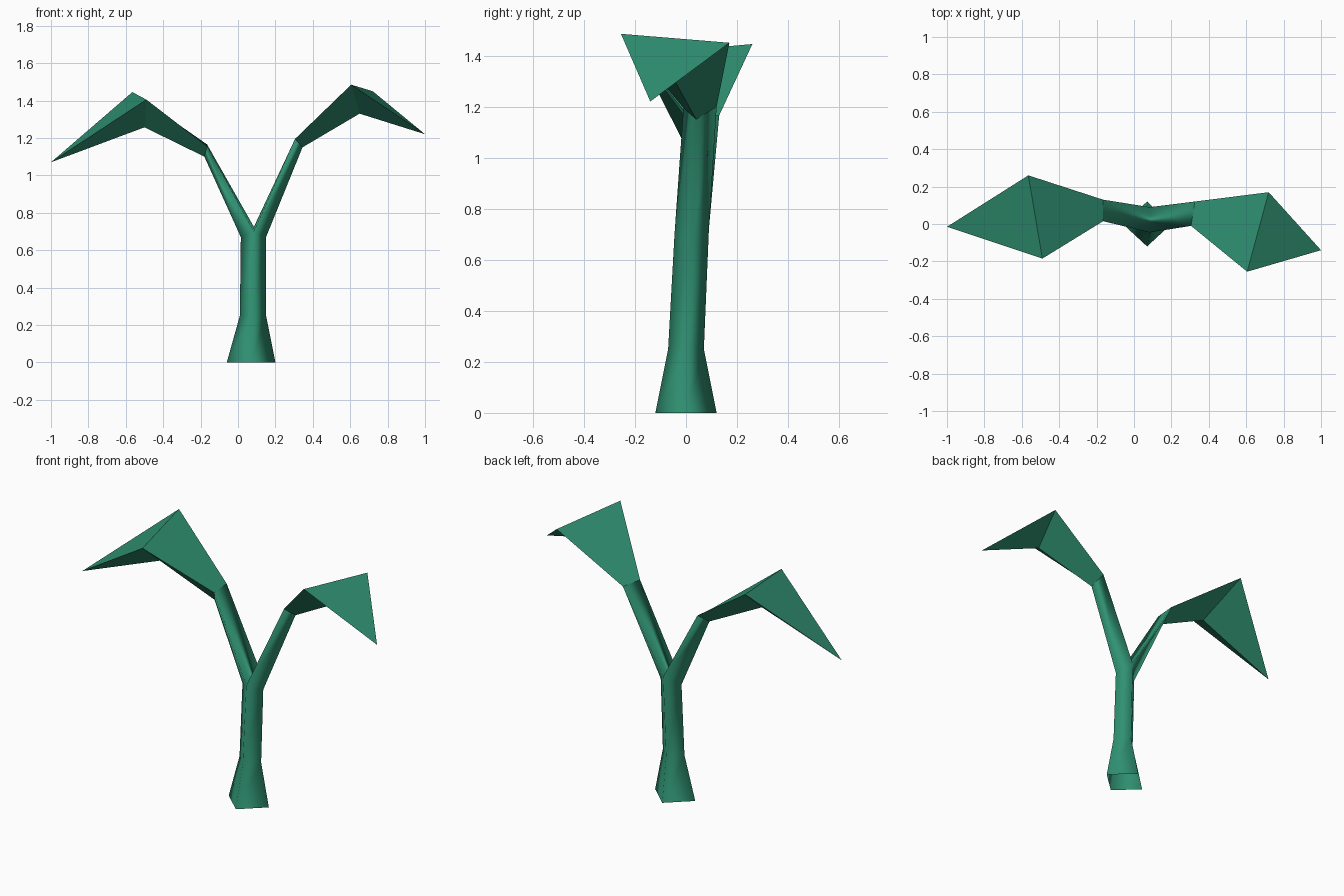
import bpy, bmesh

if "Cube" in bpy.data.objects:
    bpy.data.objects.remove(bpy.data.objects["Cube"])

green = bpy.data.materials.new("leaf_green")
green.diffuse_color = (0.029, 0.285, 0.168, 1.0)
green.use_nodes = True
green.node_tree.nodes["Principled BSDF"].inputs["Base Color"].default_value = green.diffuse_color


def bridge(bm, lower, upper):
    """Join two rings, counter-clockwise along the growth direction."""
    n = len(lower)
    for i in range(n):
        j = (i + 1) % n
        bm.faces.new((lower[i], lower[j], upper[j], upper[i]))


def ring(bm, points):
    return [bm.verts.new(p) for p in points]


def finish(bm, name, smooth):
    mesh = bpy.data.meshes.new(name)
    for f in bm.faces:
        f.smooth = smooth
    bm.to_mesh(mesh)
    bm.free()
    mesh.materials.append(green)
    bpy.context.collection.objects.link(bpy.data.objects.new(name, mesh))


def diamond(cx, cy, z, rx, ry):
    return [(cx, cy - ry, z), (cx + rx, cy, z), (cx, cy + ry, z), (cx - rx, cy, z)]


# Three-sided branch ends, shared by stem and leaves: (front, back, keel)
left_end = [(-0.165, 0.015, 1.155), (-0.165, 0.13, 1.165), (-0.18, 0.04, 1.10)]
right_end = [(0.305, -0.01, 1.195), (0.345, 0.04, 1.15), (0.325, 0.12, 1.20)]

# Stem: open-bottomed diamond trunk forking into two triangular branches
bm = bmesh.new()
base = ring(bm, diamond(0.07, 0.0, 0.0, 0.13, 0.12))
waist = ring(bm, diamond(0.08, 0.0, 0.25, 0.07, 0.07))
fork = ring(bm, [(0.085, -0.045, 0.70), (0.15, 0.02, 0.67),
                 (0.085, 0.09, 0.725), (0.015, 0.02, 0.67)])
bridge(bm, base, waist)
bridge(bm, waist, fork)
front, right, back, left = fork
bridge(bm, [front, back, left], ring(bm, left_end))
bridge(bm, [front, right, back], ring(bm, right_end))
finish(bm, "forked_stem", True)


# Leaves: widen from the branch end, then close to a drooping point
def leaf(name, end, middle, tip):
    bm = bmesh.new()
    a, b = ring(bm, end), ring(bm, middle)
    t = bm.verts.new(tip)
    bridge(bm, a, b)
    for i in range(3):
        bm.faces.new((b[i], b[(i + 1) % 3], t))
    finish(bm, name, False)


leaf("left_leaf", left_end,
     [(-0.49, -0.185, 1.405), (-0.565, 0.26, 1.445), (-0.50, 0.01, 1.257)],
     (-1.0, -0.015, 1.07))
leaf("right_leaf", right_end,
     [(0.605, -0.255, 1.485), (0.65, -0.06, 1.33), (0.72, 0.17, 1.45)],
     (1.0, -0.14, 1.22))
